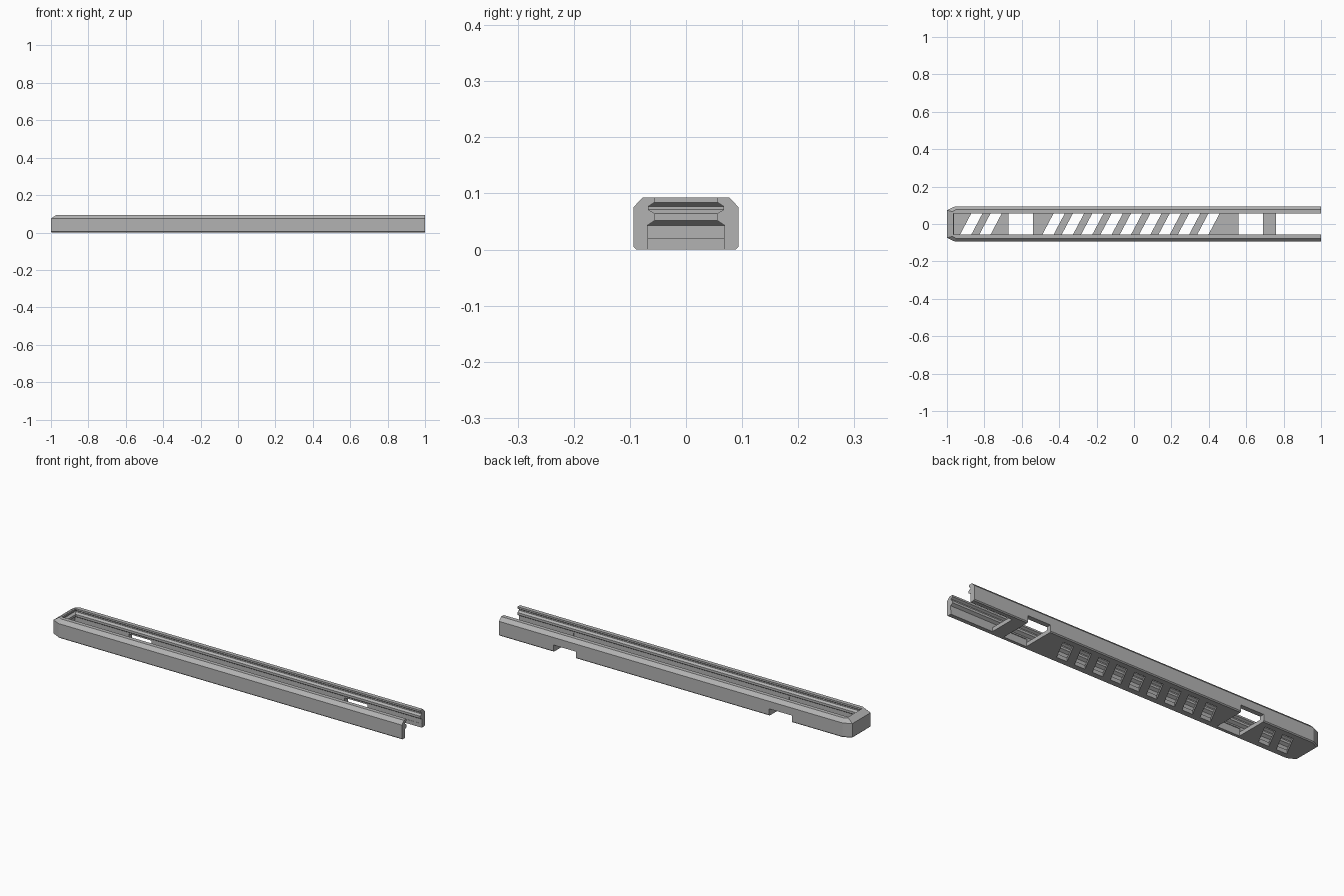
import bpy, bmesh

cube = bpy.data.objects.get("Cube")
if cube:
    bpy.data.objects.remove(cube, do_unlink=True)

# Single grey finish
GREY = (0.45, 0.45, 0.45, 1.0)
grey = bpy.data.materials.new("plain grey")
grey.use_nodes = True
grey.diffuse_color = GREY
grey.node_tree.nodes["Principled BSDF"].inputs["Base Color"].default_value = GREY


def add_stack(bm, layers):
    """Solid lofted through outlines given as (z, [(x, y), ...])."""
    rings = [[bm.verts.new((x, y, z)) for x, y in pts] for z, pts in layers]
    for low, high in zip(rings, rings[1:]):
        n = len(low)
        for i in range(n):
            j = (i + 1) % n
            bm.faces.new((low[i], low[j], high[j], high[i]))
    bm.faces.new(rings[0][::-1])
    bm.faces.new(rings[-1])


def box_outline(x0, x1, y0, y1, slant=0.0):
    return [(x0 + slant * y0, y0), (x1 + slant * y0, y0),
            (x1 + slant * y1, y1), (x0 + slant * y1, y1)]


def body_outline(x0, half, cx, cy):
    return [(x0 + cx, -half), (1, -half), (1, half),
            (x0 + cx, half), (x0, half - cy), (x0, cy - half)]


def make(name, *stacks):
    bm = bmesh.new()
    for layers in stacks:
        add_stack(bm, layers)
    bmesh.ops.recalc_face_normals(bm, faces=bm.faces[:])
    mesh = bpy.data.meshes.new(name)
    bm.to_mesh(mesh)
    bm.free()
    mesh.materials.append(grey)
    obj = bpy.data.objects.new(name, mesh)
    bpy.context.collection.objects.link(obj)
    return obj


def prism(outline, z0, z1):
    return [(z0, outline), (z1, outline)]


# Outer shell: bevelled bar with a tapered closed end
body = make("channel_rail", [
    (0.0, body_outline(-0.995, 0.089, 0.04, 0.02)),
    (0.005, body_outline(-1, 0.094, 0.043, 0.02)),
    (0.075, body_outline(-1, 0.094, 0.043, 0.02)),
    (0.093, body_outline(-0.972, 0.077, 0.02, 0.011)),
])

# Grooved cavity, running around the closed end and out of the open one
profile = [(0.02, 0.069), (0.043, 0.069), (0.052, 0.055), (0.064, 0.055),
           (0.071, 0.067), (0.077, 0.067), (0.084, 0.056), (0.12, 0.056)]
cavity = make("cavity_cutter", [
    (z, box_outline(-0.908 - w, 1.1, -w, w)) for z, w in profile])

# Slanted floor slots: two near the closed end, nine along the middle
centres = [-0.87, -0.767] + [-0.43 + 0.1035 * i for i in range(9)]
slots = make("slot_cutter", *[
    prism(box_outline(c - 0.03, c + 0.03, -0.06, 0.06, 0.53), -0.05, 0.03)
    for c in centres])

# Side windows through the floor and one wall
windows = make("window_cutter", *[
    prism(box_outline(x, x + 0.13, -0.073, 0.15), -0.05, 0.036)
    for x in (-0.67, 0.56)])

# Open floor at the open end
mouth = make("mouth_cutter",
             prism(box_outline(0.76, 1.1, -0.068, 0.068), -0.05, 0.03))

cutters = [cavity, slots, windows, mouth]
for cutter in cutters:
    cutter.hide_render = True
    mod = body.modifiers.new(cutter.name, 'BOOLEAN')
    mod.operation = 'DIFFERENCE'
    mod.solver = 'EXACT'
    mod.object = cutter

# Bake the cuts and discard the cutters
graph = bpy.context.evaluated_depsgraph_get()
graph.update()
result = bpy.data.meshes.new_from_object(body.evaluated_get(graph))
body.modifiers.clear()
body.data = result
result.materials.clear()
result.materials.append(grey)
for poly in result.polygons:
    poly.material_index = 0
    poly.use_smooth = False
for cutter in cutters:
    bpy.data.objects.remove(cutter, do_unlink=True)
